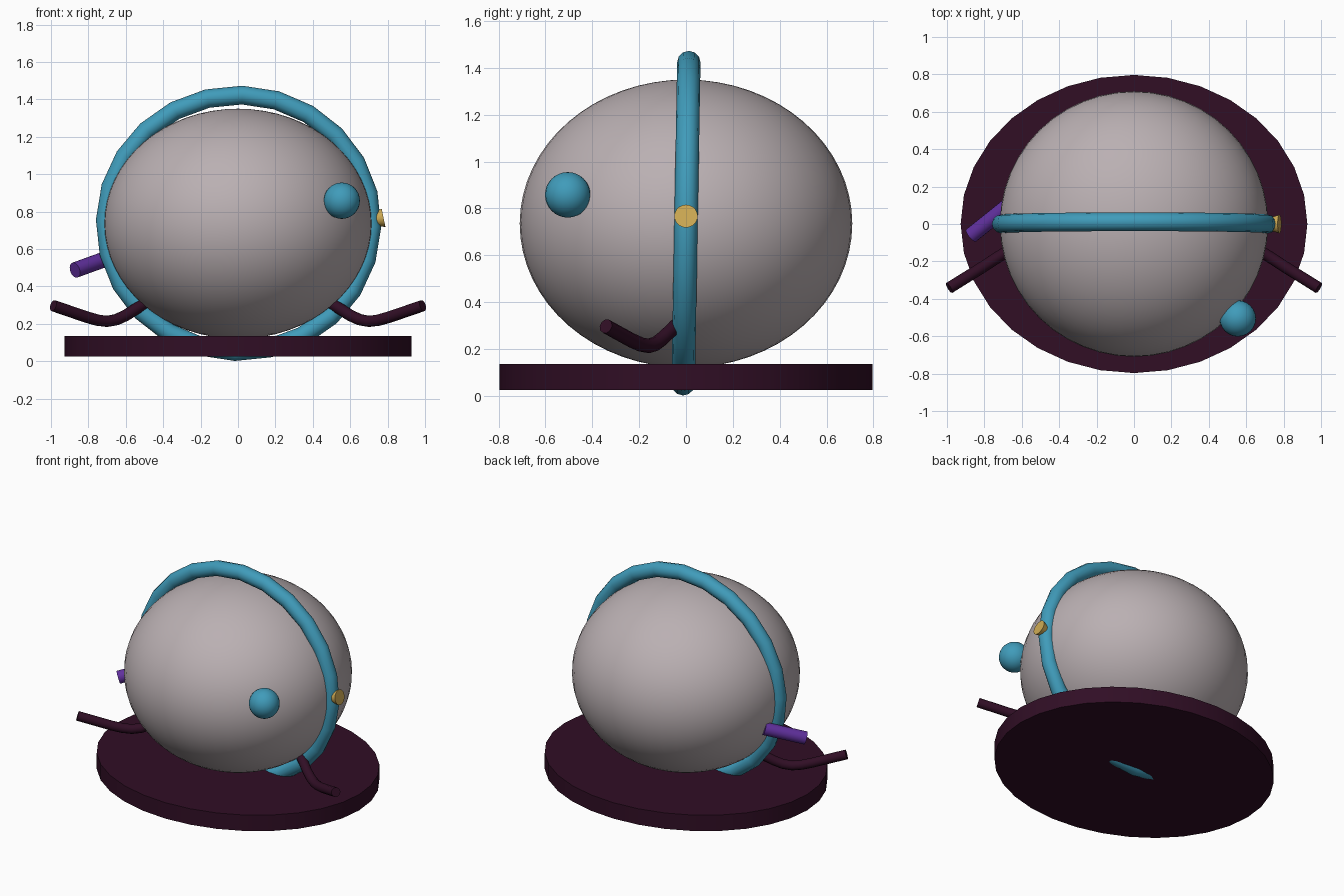
import bpy, math
from mathutils import Vector

if "Cube" in bpy.data.objects:
    bpy.data.objects.remove(bpy.data.objects["Cube"])


def material(name, rgb):
    m = bpy.data.materials.new(name)
    lin = [c / 12.92 if c <= 0.04045 else ((c + 0.055) / 1.055) ** 2.4 for c in rgb]
    m.diffuse_color = (*lin, 1)
    m.use_nodes = True
    m.node_tree.nodes["Principled BSDF"].inputs["Base Color"].default_value = m.diffuse_color
    return m


GREY = material("warm_grey", (0.73, 0.69, 0.70))
PLUM = material("dark_plum", (0.19, 0.055, 0.145))
TEAL = material("teal_blue", (0.25, 0.61, 0.73))
GOLD = material("gold", (0.81, 0.67, 0.33))
PURPLE = material("purple", (0.38, 0.19, 0.62))


def finish(name, mat, angle=40):
    ob = bpy.context.object
    ob.name = name
    ob.data.materials.clear()
    ob.data.materials.append(mat)
    bpy.ops.object.transform_apply(location=False, rotation=True, scale=True)
    bpy.ops.object.shade_smooth_by_angle(angle=math.radians(angle))
    return ob


def ball(name, mat, loc, radii, seg=48, rings=32):
    bpy.ops.mesh.primitive_uv_sphere_add(segments=seg, ring_count=rings, location=loc)
    bpy.context.object.scale = radii
    return finish(name, mat)


def rod(name, mat, a, b, r1, r2, seg=20):
    a, b = Vector(a), Vector(b)
    bpy.ops.mesh.primitive_cone_add(vertices=seg, radius1=r1, radius2=r2,
                                    depth=(b - a).length, location=(a + b) / 2)
    bpy.context.object.rotation_euler = (b - a).to_track_quat('Z', 'Y').to_euler()
    return finish(name, mat)


# rounded body and small side ball
ball("body", GREY, (0, 0, 0.735), (0.717, 0.71, 0.615))
ball("side_ball", TEAL, (0.555, -0.505, 0.858), (0.097, 0.097, 0.097), 24, 16)

# oval base plate
bpy.ops.mesh.primitive_cylinder_add(vertices=32, radius=1, depth=0.11, location=(0, 0, 0.08))
bpy.context.object.scale = (0.927, 0.797, 1)
finish("base_plate", PLUM)

# upright hoop around the body, leaning very slightly
bpy.ops.mesh.primitive_torus_add(major_segments=24, minor_segments=12,
                                 major_radius=0.695, minor_radius=0.05,
                                 location=(0.003, 0, 0.737))
hoop = bpy.context.object
for v in hoop.data.vertices:
    d = math.hypot(v.co.x, v.co.y)
    a = math.atan2(v.co.y, v.co.x) - math.radians(1.5)
    off = d - 0.695
    v.co.x = (0.713 + off) * math.cos(a)
    v.co.y = (0.686 + off) * math.sin(a)
hoop.rotation_euler = (math.radians(89), 0, 0)
finish("hoop", TEAL)

# flared knob on the hoop
rod("knob", GOLD, (0.705, 0, 0.752), (0.778, 0, 0.767), 0.028, 0.05)

# short spout on the opposite side
rod("spout", PURPLE, (-0.67, 0.10, 0.56), (-0.872, -0.062, 0.487), 0.042, 0.042)

# bent arms, one on each side
path = [(0.44, 0.0, 0.345), (0.54, -0.06, 0.283), (0.60, -0.10, 0.245),
        (0.65, -0.13, 0.222), (0.70, -0.16, 0.213), (0.75, -0.192, 0.219),
        (0.81, -0.231, 0.236), (0.988, -0.342, 0.297)]
for side, label in ((1, "right_arm"), (-1, "left_arm")):
    cu = bpy.data.curves.new(label, 'CURVE')
    cu.dimensions = '3D'
    cu.bevel_depth = 0.031
    cu.bevel_resolution = 3
    cu.use_fill_caps = True
    sp = cu.splines.new('POLY')
    sp.points.add(len(path) - 1)
    for p, (x, y, z) in zip(sp.points, path):
        p.co = (side * x, y, z, 1)
    ob = bpy.data.objects.new(label, cu)
    bpy.context.collection.objects.link(ob)
    bpy.ops.object.select_all(action='DESELECT')
    bpy.context.view_layer.objects.active = ob
    ob.select_set(True)
    bpy.ops.object.convert(target='MESH')
    finish(label, PLUM)
